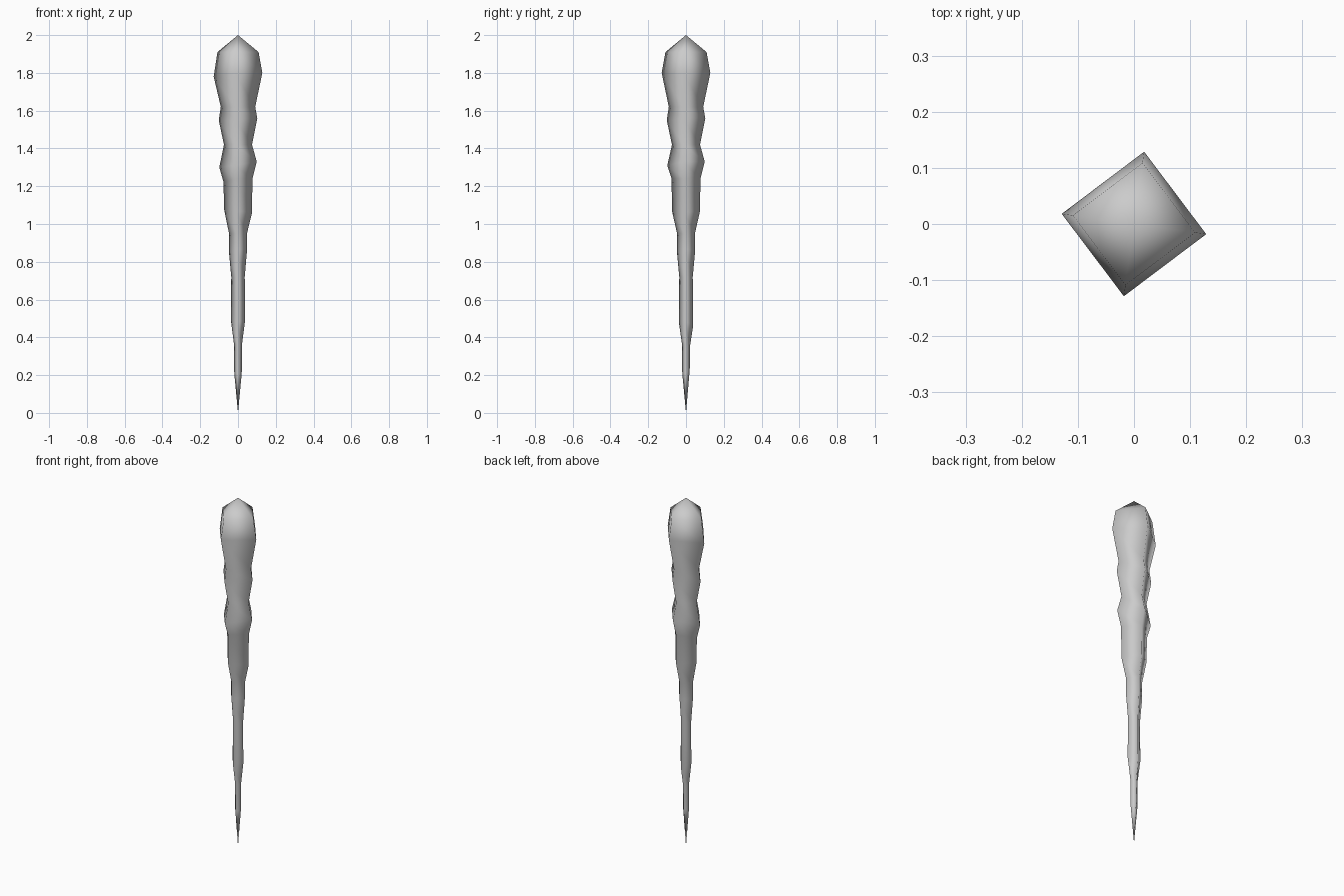
import bpy, bmesh, math

# profile of the tapering spike: radius, then height at the +x, +y, -x, -y corners
RINGS = [
    (0.110, 1.91, 1.91, 1.91, 1.91),
    (0.130, 1.80, 1.80, 1.78, 1.80),
    (0.092, 1.62, 1.62, 1.62, 1.62),
    (0.103, 1.56, 1.56, 1.55, 1.55),
    (0.075, 1.42, 1.42, 1.42, 1.42),
    (0.100, 1.33, 1.33, 1.30, 1.31),
    (0.077, 1.24, 1.24, 1.22, 1.24),
    (0.075, 1.06, 1.07, 1.08, 1.07),
    (0.048, 0.95, 0.95, 0.95, 0.95),
    (0.049, 0.87, 0.86, 0.86, 0.86),
    (0.036, 0.72, 0.72, 0.72, 0.72),
    (0.038, 0.49, 0.46, 0.49, 0.48),
    (0.021, 0.36, 0.35, 0.36, 0.36),
    (0.020, 0.21, 0.23, 0.21, 0.21),
]
TWIST = math.radians(-8)

bm = bmesh.new()
top = bm.verts.new((0, 0, 2))
tip = bm.verts.new((0, 0, 0))
rings = []
for r, *zs in RINGS:
    rings.append([bm.verts.new((r * math.cos(TWIST + i * math.pi / 2),
                                r * math.sin(TWIST + i * math.pi / 2), z))
                  for i, z in enumerate(zs)])

# four-sided walls, pointed cap and tip
for i in range(4):
    j = (i + 1) % 4
    bm.faces.new((top, rings[0][i], rings[0][j]))
    for a, b in zip(rings, rings[1:]):
        bm.faces.new((a[i], b[i], b[j], a[j]))
    bm.faces.new((tip, rings[-1][j], rings[-1][i]))
bmesh.ops.recalc_face_normals(bm, faces=bm.faces)
for f in bm.faces:
    f.smooth = True

mesh = bpy.data.meshes.new("spike")
bm.to_mesh(mesh)
bm.free()
bpy.context.collection.objects.link(bpy.data.objects.new("spike", mesh))
